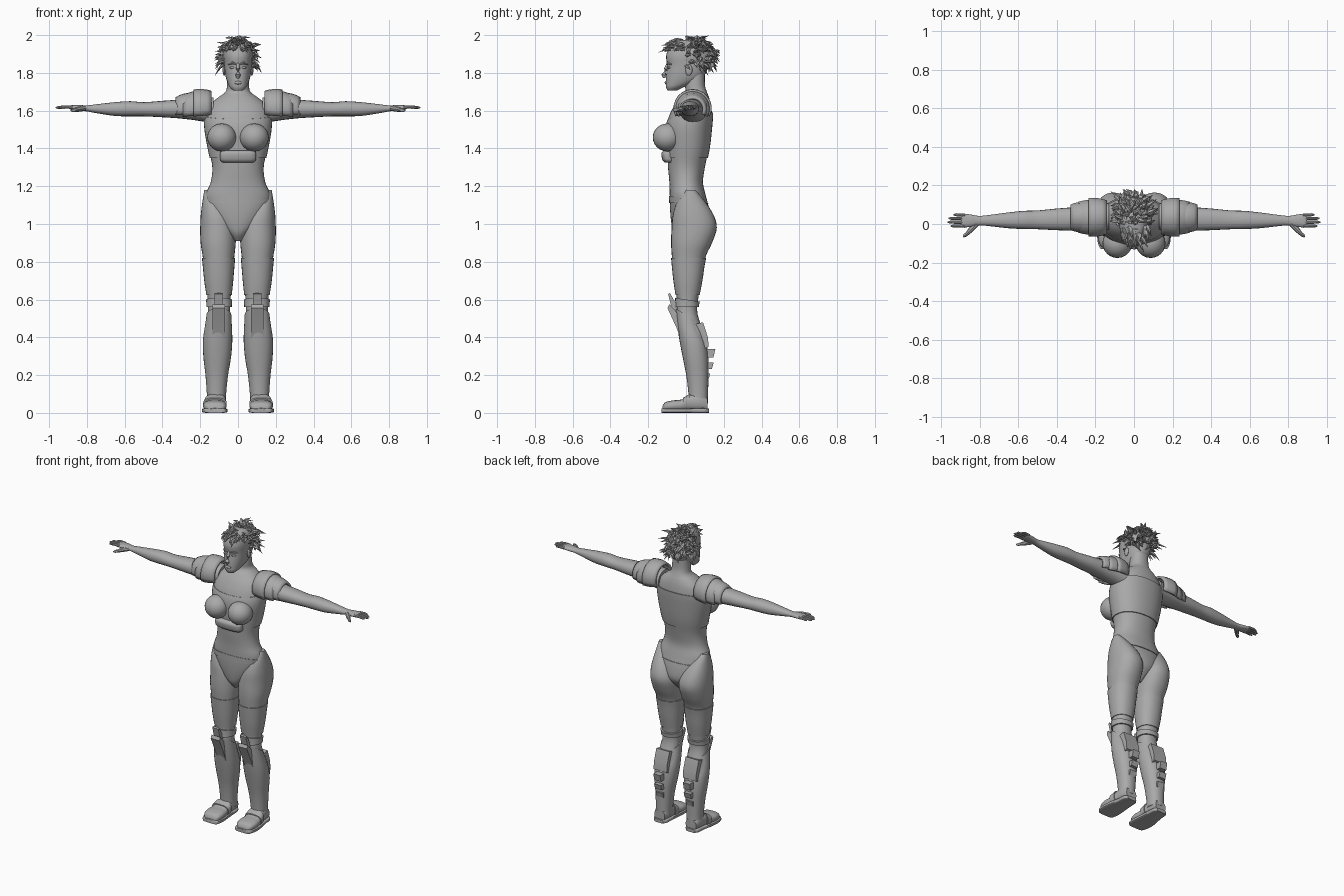
import bpy, bmesh, math, random
from mathutils import Vector

if "Cube" in bpy.data.objects:
    bpy.data.objects.remove(bpy.data.objects["Cube"])

random.seed(7)
grey = bpy.data.materials.new("warm_grey")
grey.diffuse_color = (0.4, 0.4, 0.4, 1)
grey.use_nodes = True
grey.node_tree.nodes["Principled BSDF"].inputs["Base Color"].default_value = grey.diffuse_color


def finish(name, bm, mirror=False, thick=0, angle=40):
    bmesh.ops.recalc_face_normals(bm, faces=bm.faces)
    me = bpy.data.meshes.new(name)
    bm.to_mesh(me)
    bm.free()
    me.materials.append(grey)
    ob = bpy.data.objects.new(name, me)
    bpy.context.collection.objects.link(ob)
    bpy.ops.object.select_all(action='DESELECT')
    ob.select_set(True)
    bpy.context.view_layer.objects.active = ob
    bpy.ops.object.shade_smooth_by_angle(angle=math.radians(angle))
    if thick:
        ob.modifiers.new("thickness", 'SOLIDIFY').thickness = thick
    if mirror:
        m = ob.modifiers.new("mirror", 'MIRROR')
        m.use_mirror_merge = False
    return ob


def bridge(bm, loops, cap=True):
    rows = [[bm.verts.new(p) for p in lp] for lp in loops]
    n = len(rows[0])
    for a, b in zip(rows, rows[1:]):
        for i in range(n):
            j = (i + 1) % n
            bm.faces.new((a[i], a[j], b[j], b[i]))
    if cap:
        bm.faces.new(rows[0])
        bm.faces.new(rows[-1])


def dense(rings, sub=4):
    """Smoothly interpolate sparse section rings."""
    out = []
    for i in range(len(rings) - 1):
        p = [rings[max(0, min(len(rings) - 1, i + k))] for k in (-1, 0, 1, 2)]
        for s in range(sub):
            t = s / sub
            out.append([0.5 * (2 * b + (c - a) * t + (2 * a - 5 * b + 4 * c - d) * t * t
                               + (3 * b - a - 3 * c + d) * t ** 3) for a, b, c, d in zip(*p)])
    return out + [list(rings[-1])]


def section(r, axis, n, power):
    """Rounded section: (position, min u, max u, min v, max v)."""
    pts = []
    for i in range(n):
        a = 2 * math.pi * i / n
        c, s = math.cos(a), math.sin(a)
        u = (r[1] + r[2]) / 2 + (r[2] - r[1]) / 2 * math.copysign(abs(c) ** (2 / power), c)
        v = (r[3] + r[4]) / 2 + (r[4] - r[3]) / 2 * math.copysign(abs(s) ** (2 / power), s)
        pts.append(Vector((u, v, r[0]) if axis == 'Z' else (r[0], u, v)))
    return pts


def loft(name, rings, axis='Z', n=28, power=2.2, mirror=False, sub=4, off=0, span=None, tilt=0):
    rs = dense(rings, sub)
    if span:
        rs = [r for r in rs if span[0] <= r[0] <= span[1]]
    rs = [[r[0], r[1] - off, r[2] + off, r[3] - off, r[4] + off] for r in rs]
    loops = [section(r, axis, n, power) for r in rs]
    for k, lp in enumerate(loops):
        for p in lp:
            p.z -= tilt * p.y * (k / (len(loops) - 1)) ** 3
    bm = bmesh.new()
    bridge(bm, loops)
    return finish(name, bm, mirror)


def tube(bm, pts, radii, n=6, flat=1.0):
    pts = [Vector(p) for p in pts]
    loops = []
    for i, p in enumerate(pts):
        d = (pts[min(i + 1, len(pts) - 1)] - pts[max(i - 1, 0)]).normalized()
        side = d.cross(Vector((0, 0, 1)) if abs(d.z) < 0.95 else Vector((0, 1, 0))).normalized()
        up = side.cross(d)
        loops.append([p + side * radii[i] * math.cos(2 * math.pi * k / n)
                      + up * radii[i] * flat * math.sin(2 * math.pi * k / n) for k in range(n)])
    bridge(bm, loops)


def ball(name, c, r, mirror=False, seg=24):
    bm = bmesh.new()
    bmesh.ops.create_uvsphere(bm, u_segments=seg, v_segments=seg // 2, radius=1)
    for v in bm.verts:
        v.co = Vector(c) + Vector([v.co[i] * r[i] for i in range(3)])
    return finish(name, bm, mirror)


def prism(name, outline, x0, x1, mirror=True):
    """Side outline in (y, z), extruded across x."""
    bm = bmesh.new()
    bridge(bm, [[(x, y, z) for y, z in outline] for x in (x0, x1)])
    return finish(name, bm, mirror)


# Torso, neck and hips
torso = [(0.91, -.02, .02, -.035, .06), (0.95, -.06, .06, -.065, .10), (1.0, -.115, .115, -.077, .13),
         (1.07, -.16, .16, -.084, .125), (1.15, -.172, .172, -.086, .105), (1.22, -.145, .145, -.088, .09),
         (1.3, -.136, .136, -.095, .1), (1.4, -.155, .155, -.1, .12), (1.5, -.172, .172, -.105, .132),
         (1.57, -.172, .172, -.09, .138), (1.63, -.15, .15, -.06, .132), (1.67, -.105, .105, -.03, .122),
         (1.70, -.066, .066, -.005, .11), (1.74, -.058, .058, -.005, .1), (1.82, -.055, .055, 0, .1)]
loft("torso", torso, n=40)
loft("bodice", torso, n=40, off=.006, span=(1.335, 1.575), tilt=-.15)
loft("waist_seam", torso, n=40, off=.004, span=(1.1, 1.14), tilt=.2)
ball("breast", (.086, -.098, 1.458), (.077, .078, .074), True)
loft("underbust_band", [(1.325, -.08, .08, -.11, -.06), (1.34, -.095, .095, -.125, -.06),
                        (1.375, -.095, .095, -.13, -.06), (1.39, -.085, .085, -.115, -.06)], power=3)

# Legs with hips and buttocks
leg = [(.05, .072, .158, .02, .11), (.1, .07, .158, .02, .11), (.2, .06, .165, .008, .112),
       (.3, .044, .176, -.012, .112), (.4, .037, .178, -.032, .102), (.52, .042, .16, -.05, .062),
       (.6, .04, .16, -.048, .064), (.7, .03, .174, -.062, .082), (.82, .02, .186, -.074, .102),
       (.9, .012, .198, -.079, .138), (.98, .012, .2, -.076, .163), (1.05, .035, .197, -.069, .145),
       (1.12, .08, .188, -.045, .1), (1.18, .135, .178, .0, .05)]
loft("leg", leg, mirror=True)
loft("stocking", leg, mirror=True, off=.005, span=(.62, .835))
loft("boot_shaft", leg, mirror=True, off=.007, span=(.05, .53), tilt=.6)

# Knee guards and calf armour
loft("knee_band", leg, mirror=True, off=.009, span=(.56, .61), tilt=.15)
prism("knee_spike", [(-.045, .5), (-.07, .53), (-.082, .58), (-.095, .63), (-.085, .635), (-.06, .59), (-.04, .57)],
      .08, .125)
prism("shin_plate", [(-.02, .37), (-.05, .45), (-.098, .555), (-.088, .575), (-.055, .54), (-.01, .45)], .07, .135)
prism("calf_cuff", [(.05, .47), (.09, .48), (.116, .4), (.12, .35), (.1, .34)], .06, .158)
for i, (z, y, h) in enumerate([(.315, .155, .045), (.25, .147, .035), (.19, .128, .035)]):
    prism("calf_fin_%d" % (i + 1), [(.1, z - h / 2), (y - .01, z - h / 2), (y, z + h / 2), (.1, z + h / 2)], .085, .135)

# Shoes: sole, upper and strap
sole = [(-.13, .075, .165, 0, .022), (-.122, .064, .178, 0, .025), (-.08, .056, .19, 0, .025), (-.02, .06, .187, 0, .025),
        (.05, .066, .172, 0, .025), (.1, .07, .168, 0, .025), (.122, .085, .152, 0, .022)]
upper = [(-.125, .085, .155, .01, .035), (-.11, .068, .175, .01, .056), (-.07, .06, .185, .01, .066),
         (-.02, .065, .18, .01, .072), (.03, .068, .17, .01, .1), (.08, .07, .165, .01, .105), (.115, .078, .155, .01, .08)]


def shoe_part(name, rings, power):
    bm = bmesh.new()
    bridge(bm, [[Vector((p.y, p.x, p.z)) for p in section(r, 'X', 24, power)] for r in dense(rings)])
    finish(name, bm, True)


shoe_part("shoe_sole", sole, 5)
shoe_part("shoe_upper", upper, 2.6)
shoe_part("shoe_strap", [(-.015, .06, .185, .01, .08), (.02, .062, .178, .01, .1)], 2.8)

# Arms
arm = [(.13, -.03, .11, 1.53, 1.67), (.2, -.035, .1, 1.545, 1.67), (.3, -.035, .088, 1.558, 1.66),
       (.4, -.032, .08, 1.565, 1.652), (.5, -.027, .07, 1.57, 1.645), (.57, -.026, .068, 1.57, 1.65),
       (.65, -.022, .06, 1.572, 1.645), (.74, -.012, .048, 1.585, 1.635), (.8, -.007, .042, 1.596, 1.628),
       (.84, -.014, .048, 1.6, 1.63), (.88, -.018, .053, 1.605, 1.629), (.892, -.016, .05, 1.609, 1.626)]
loft("arm", arm, 'X', 20, mirror=True)

# Fingers and thumb
bm = bmesh.new()
for y, tip in [(.046, .935), (.028, .96), (.009, .965), (-.01, .95)]:
    tube(bm, [(.875, y, 1.618), (.91, y * 1.02, 1.62), (tip - .012, y * 1.05, 1.617), (tip, y * 1.05, 1.615)],
         [.0095, .0085, .0075, .003], 8)
tube(bm, [(.815, .0, 1.612), (.845, -.03, 1.608), (.862, -.048, 1.604), (.876, -.06, 1.601), (.884, -.067, 1.6)],
     [.014, .014, .01, .009, .003], 8)
finish("fingers", bm, True)

# Layered shoulder plates
for i, (x0, x1, ra, rb, zc) in enumerate([(.14, .235, .088, .1, 1.605), (.2, .29, .088, .08, 1.605),
                                          (.255, .33, .077, .066, 1.605)]):
    bm = bmesh.new()
    rows = []
    for k in range(5):
        t = k / 4
        r = ra + (rb - ra) * t + .006 * math.sin(math.pi * t)
        a = [math.radians(-115 + 230 * j / 14) for j in range(15)]
        drop = .1 if i == 0 else .3
        rows.append([bm.verts.new((x0 + (x1 - x0) * t, .035 + r * math.sin(q),
                                   zc + .012 - drop * (x1 - x0) * t * .5 + r * math.cos(q))) for q in a])
    for a, b in zip(rows, rows[1:]):
        for j in range(14):
            bm.faces.new((a[j], a[j + 1], b[j + 1], b[j]))
    finish("shoulder_plate_%d" % (i + 1), bm, True, .014)

# Head and face
loft("head", [(1.706, -.025, .025, -.098, -.05), (1.725, -.044, .044, -.106, -.01), (1.755, -.058, .058, -.107, .06),
              (1.79, -.067, .067, -.105, .1), (1.84, -.073, .073, -.1, .12), (1.89, -.076, .076, -.105, .125),
              (1.935, -.068, .068, -.088, .11), (1.965, -.045, .045, -.055, .08), (1.975, -.015, .015, -.02, .04)],
     n=32, power=2.3)
bm = bmesh.new()
tube(bm, [(0, -.094, 1.85), (0, -.107, 1.82), (0, -.118, 1.79), (0, -.112, 1.774)], [.008, .01, .014, .009], 10)
finish("nose", bm)
ball("lips", (0, -.104, 1.748), (.021, .009, .009), seg=14)
ball("eye", (.029, -.088, 1.828), (.016, .012, .007), True, 14)
bm = bmesh.new()
tube(bm, [(.01, -.098, 1.846), (.03, -.098, 1.853), (.052, -.079, 1.845)], [.005, .007, .004], 8)
finish("brow", bm, True)
ball("ear", (.073, .015, 1.815), (.009, .019, .03), True, 14)

# Spiky hair: scalp cap plus curved tapered locks
ball("scalp", (0, .03, 1.888), (.082, .108, .088))
bm = bmesh.new()
made = 0
while made < 230:
    d = Vector([random.gauss(0, 1) for _ in range(3)]).normalized()
    if d.z < -.55 or (d.y < -.3 and d.z < .3):
        continue
    made += 1
    root = Vector((d.x * .076, .03 + d.y * .1, 1.888 + d.z * .082))
    swirl = Vector((random.uniform(-1, 1), random.uniform(-.4, .9), random.uniform(-.8, .6)))
    if d.y < -.35:
        swirl = Vector((random.uniform(-.6, .6), -1, random.uniform(-.3, .2)))
    length = random.uniform(.045, .08)
    mid = root + (d * .55 + swirl * .4) * length * .6
    tip = mid + (d * .15 + swirl * .6 + Vector((0, 0, -.25))) * length * .75
    for p in (mid, tip):
        p.x = max(-.125, min(.125, p.x))
        p.y = max(-.175, min(.18, p.y))
        p.z = min(1.998 - random.uniform(0, .012), p.z)
    tube(bm, [root, (root + mid) / 2 + d * .006, mid, tip], [.011, .013, .01, .001], 5, .6)
finish("hair_locks", bm)
